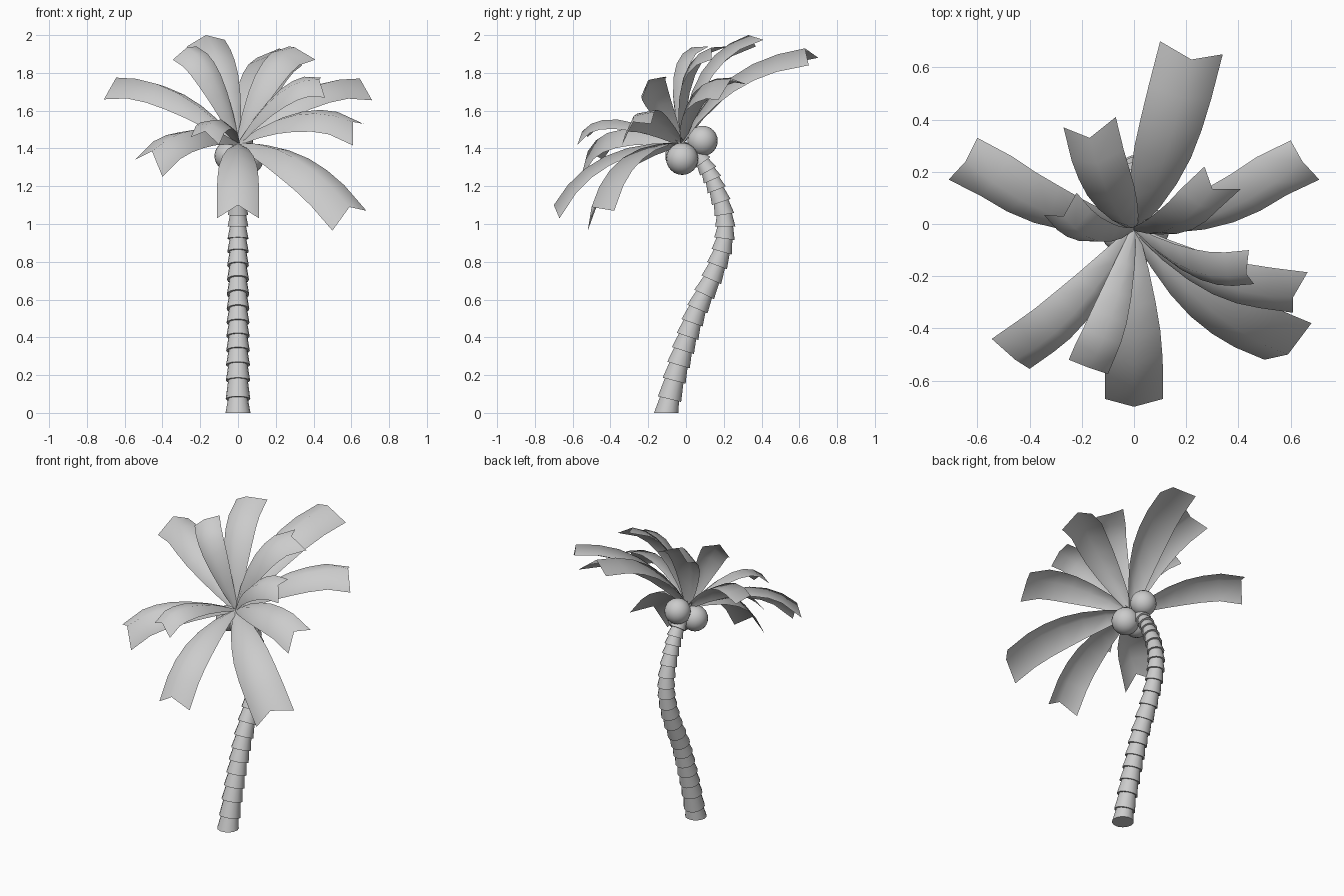
import bpy, bmesh, math
from mathutils import Vector as V

if "Cube" in bpy.data.objects:
    bpy.data.objects.remove(bpy.data.objects["Cube"])


def finish(name, bm, angle=30, normals=True):
    if normals:
        bmesh.ops.recalc_face_normals(bm, faces=bm.faces)
    me = bpy.data.meshes.new(name)
    bm.to_mesh(me)
    bm.free()
    ob = bpy.data.objects.new(name, me)
    bpy.context.collection.objects.link(ob)
    bpy.ops.object.select_all(action='DESELECT')
    ob.select_set(True)
    bpy.context.view_layer.objects.active = ob
    bpy.ops.object.shade_smooth_by_angle(angle=math.radians(angle))
    return ob


# Trunk: curved path in the yz plane, stacked flared segments
PATH = [(-.105, 0), (-.055, .2), (0, .38), (.06, .55), (.145, .73), (.2, .9),
        (.203, 1.05), (.155, 1.2), (.1, 1.31), (.02, 1.41)]


def path_point(u):
    n = len(PATH) - 1
    i = min(int(u * n), n - 1)
    t = u * n - i
    p = [V(PATH[max(0, min(n, k))]) for k in (i - 1, i, i + 1, i + 2)]
    q = .5 * (2 * p[1] + (p[2] - p[0]) * t + (2 * p[0] - 5 * p[1] + 4 * p[2] - p[3]) * t * t
              + (3 * p[1] - p[0] - 3 * p[2] + p[3]) * t ** 3)
    return V((0, q.x, q.y))


SEGS, SIDES = 21, 14
bm = bmesh.new()
rings = []
for s in range(SEGS):
    wide = .066 - .018 * s / SEGS
    for u, r in ((s / SEGS, wide), ((s + 1) / SEGS, wide - .013)):
        tan = (path_point(min(u + .02, 1)) - path_point(max(u - .02, 0))).normalized()
        if not rings:
            tan = V((0, 0, 1))
        side = V((1, 0, 0))
        up = tan.cross(side)
        c = path_point(u)
        rings.append([bm.verts.new(c + r * (math.cos(a) * side + math.sin(a) * up))
                      for a in (2 * math.pi * k / SIDES for k in range(SIDES))])
for a, b in zip(rings, rings[1:]):
    for k in range(SIDES):
        j = (k + 1) % SIDES
        bm.faces.new((a[k], a[j], b[j], b[k]))
bm.faces.new(rings[0])
bm.faces.new(rings[-1])
finish("trunk", bm, 35)

# Coconuts
for i, (c, r) in enumerate([((.05, -.02, 1.345), .085), ((0, .088, 1.44), .08),
                            ((-.045, -.03, 1.36), .08)]):
    bm = bmesh.new()
    bmesh.ops.create_uvsphere(bm, u_segments=20, v_segments=12, radius=r)
    bmesh.ops.translate(bm, verts=bm.verts, vec=c)
    finish(f"coconut_{i + 1}", bm, 60)

# Fronds: (left tip, ridge end, right tip), arched away from the tilted crown axis
BASE = V((0, -.025, 1.43))
AXIS = V((0, -.6, .8))
FRONDS = [
    ((.10, .70, 1.88), (.22, .63, 1.93), (.34, .65, 1.84)),
    ((-.71, .17, 1.66), (-.645, .24, 1.775), (-.60, .33, 1.74)),
    ((.60, .32, 1.74), (.645, .24, 1.77), (.71, .17, 1.655)),
    ((-.27, .37, 1.94), (-.17, .33, 2.0), (-.07, .41, 1.975)),
    ((.27, .22, 1.94), (.30, .135, 1.935), (.41, .135, 1.87)),
    ((-.345, .035, 1.87), (-.27, .03, 1.935), (-.22, .12, 1.94)),
    ((.44, -.10, 1.775), (.43, -.19, 1.765), (.46, -.23, 1.67)),
    ((.665, -.185, 1.53), (.61, -.28, 1.54), (.61, -.34, 1.415)),
    ((.68, -.38, 1.07), (.59, -.50, 1.09), (.50, -.52, .965)),
    ((.112, -.67, 1.03), (0, -.70, 1.10), (-.112, -.67, 1.03)),
    ((-.40, -.555, 1.25), (-.455, -.52, 1.385), (-.545, -.44, 1.34)),
    ((-.10, -.575, 1.42), (-.175, -.55, 1.49), (-.25, -.52, 1.46)),
]
WIDTHS = [.16, .5, .74, .9, .97, 1, 1]
for i, pts in enumerate(FRONDS):
    left, end, right = map(V, pts)
    ctrl = (BASE + end) / 2 + .23 * AXIS

    def ridge(t):
        return BASE * (1 - t) ** 2 + ctrl * 2 * t * (1 - t) + end * t * t

    def tangent(t):
        return ((ctrl - BASE) * (1 - t) + (end - ctrl) * t).normalized()

    t1 = tangent(1)
    side = (right - left) / 2
    side -= side.dot(t1) * t1
    half = side.length
    mean = (left + right) / 2 - end
    drop = mean.dot(side.cross(t1).normalized())
    bm = bmesh.new()
    rows = []
    n = len(WIDTHS) - 1
    for k, w in enumerate(WIDTHS):
        t = k / n
        tan = tangent(t)
        s = (side - side.dot(tan) * tan).normalized() * half
        d = s.cross(tan).normalized() * drop
        c = ridge(t)
        row = [c + w * (d - s), c, c + w * (d + s)] if k < n else [left, end, right]
        rows.append([bm.verts.new(p) for p in row])
    for a, b in zip(rows, rows[1:]):
        for k in range(2):
            bm.faces.new((a[k], a[k + 1], b[k + 1], b[k]))
    # pointed stem end
    tail = bm.verts.new(BASE - .1 * tangent(0))
    for k in range(2):
        bm.faces.new((tail, rows[0][k + 1], rows[0][k]))
    finish(f"frond_{i + 1}", bm, 80)
